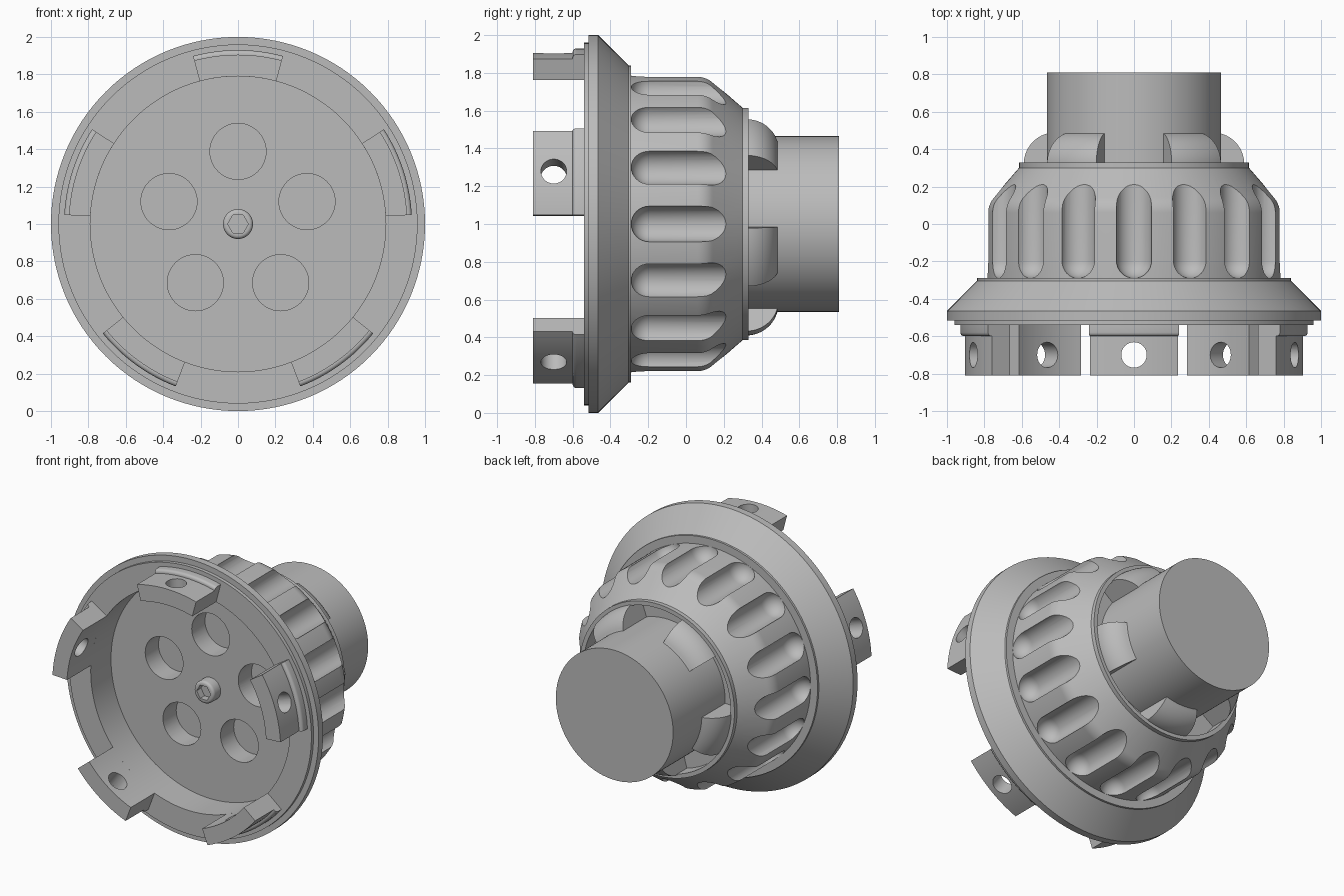
import bpy, bmesh, math
from mathutils import Matrix, Vector

old = bpy.data.objects.get("Cube")
if old:
    bpy.data.objects.remove(old, do_unlink=True)

grey = bpy.data.materials.new("plain grey")
grey.use_nodes = True
GREY = (0.5, 0.5, 0.5, 1)
grey.diffuse_color = GREY
grey.node_tree.nodes["Principled BSDF"].inputs["Base Color"].default_value = GREY

AXIS = Vector((0, 0, 1))


def polar(r, deg, y):
    """Point around the horizontal main axis, angle measured from the top."""
    a = math.radians(deg)
    return AXIS + Vector((r * math.sin(a), y, r * math.cos(a)))


def make(name, bm):
    bmesh.ops.remove_doubles(bm, verts=bm.verts, dist=1e-5)
    bmesh.ops.recalc_face_normals(bm, faces=bm.faces)
    mesh = bpy.data.meshes.new(name)
    bm.to_mesh(mesh)
    bm.free()
    mesh.materials.append(grey)
    obj = bpy.data.objects.new(name, mesh)
    bpy.context.collection.objects.link(obj)
    return obj


def sweep(bm, profile, start=0, end=360, steps=128, centre=None):
    """Turn (y, r) points round the axis; partial turns get end caps."""
    full = end - start >= 360
    shift = (centre - AXIS) if centre else Vector()
    rings = [[bm.verts.new(polar(r, start + (end - start) * i / steps, y) + shift)
              for y, r in profile] for i in range(steps + 1)]
    n = len(profile)
    for a, b in zip(rings, rings[1:]):
        for j in range(n - 1 if full else n):
            k = (j + 1) % n
            bm.faces.new((a[j], a[k], b[k], b[j]))
    if not full:
        bm.faces.new(rings[0])
        bm.faces.new(rings[-1])


def part(name, profile, *args):
    bm = bmesh.new()
    sweep(bm, profile, *args)
    return make(name, bm)


def cut(obj, cutter):
    mod = obj.modifiers.new("cut", "BOOLEAN")
    mod.operation = "DIFFERENCE"
    mod.solver = "EXACT"
    mod.object = cutter
    bpy.context.view_layer.objects.active = obj
    bpy.ops.object.modifier_apply(modifier=mod.name)
    bpy.data.objects.remove(cutter, do_unlink=True)


def arc(y, r, size, a0, a1, n=8):
    """Profile points on a circle centred at (y, r)."""
    angles = [math.radians(a0 + (a1 - a0) * i / n) for i in range(n + 1)]
    return [(y + size * math.sin(a), r + size * math.cos(a)) for a in angles]


# Main housing: front cup, flange, grip, rear groove and tail cylinder
FLOOR = -0.31
housing = part("housing", [
    (FLOOR, 0), (FLOOR, 0.79), (-0.54, 0.79), (-0.54, 0.96), (-0.515, 0.96),
    (-0.515, 1.0), (-0.465, 1.0), (-0.305, 0.84), (-0.29, 0.84), (-0.29, 0.785),
    *arc(0.06, 0.665, 0.12, 0, 45),
    (0.3, 0.615), (0.33, 0.615), (0.33, 0.585), (0.22, 0.585),
    (0.22, 0.465), (0.81, 0.465), (0.81, 0)])

# Grip flutes and round floor pockets
bm = bmesh.new()
flute = [(y, max(r, 0)) for y, r in arc(-0.195, 0, 0.095, -90, 0)] + [(0.45, 0.095), (0.45, 0)]
for i in range(16):
    sweep(bm, flute, 0, 360, 32, polar(0.787, i * 22.5, 0))
pocket = [(FLOOR - 0.1, 0), (FLOOR - 0.1, 0.15), (FLOOR + 0.15, 0.15), (FLOOR + 0.15, 0)]
for i in range(5):
    sweep(bm, pocket, 0, 360, 48, polar(0.388, i * 72, 0))
cut(housing, make("housing_cutter", bm))

# Five front tabs, each with a radial hole
tab_profile = [(-0.81, 0.79), (-0.81, 0.905), (-0.6, 0.905),
               *arc(-0.58, 0.91, 0.02, -90, 0, 4), (-0.54, 0.93), (-0.54, 0.79)]
for i in range(5):
    angle = i * 72
    tab = part(f"front_tab_{i + 1}", tab_profile, angle - 15, angle + 15, 16)
    bm = bmesh.new()
    bmesh.ops.create_cone(bm, cap_ends=True, segments=40, radius1=0.068, radius2=0.068,
                          depth=0.5, matrix=Matrix.Translation(polar(0.85, angle, -0.7))
                          @ Matrix.Rotation(math.radians(angle), 4, "Y"))
    cut(tab, make("hole_cutter", bm))

# Five curved ribs holding the tail cylinder
rib_profile = [(0.22, 0.455), (0.22, 0.59), *arc(0.32, 0.42, 0.17, 0, 75, 12), (0.49, 0.455)]
for i in range(5):
    angle = 36 + i * 72
    part(f"rear_rib_{i + 1}", rib_profile, angle - 16, angle + 16, 16)

# Central socket screw
screw = part("centre_screw", [(-0.29, 0), (-0.29, 0.08), (-0.37, 0.08),
                              *arc(-0.37, 0.06, 0.02, 0, -90, 4), (-0.39, 0)], 0, 360, 48)
cut(screw, part("socket_cutter", [(-0.45, 0), (-0.45, 0.055), (-0.34, 0.055), (-0.34, 0)],
                30, 390, 6))

# Smooth the round surfaces and keep the edges crisp
bpy.ops.object.select_all(action="DESELECT")
for obj in bpy.context.collection.objects:
    if obj.type == "MESH" and grey.name in obj.data.materials:
        obj.select_set(True)
        bpy.context.view_layer.objects.active = obj
bpy.ops.object.shade_smooth_by_angle(angle=math.radians(30))
